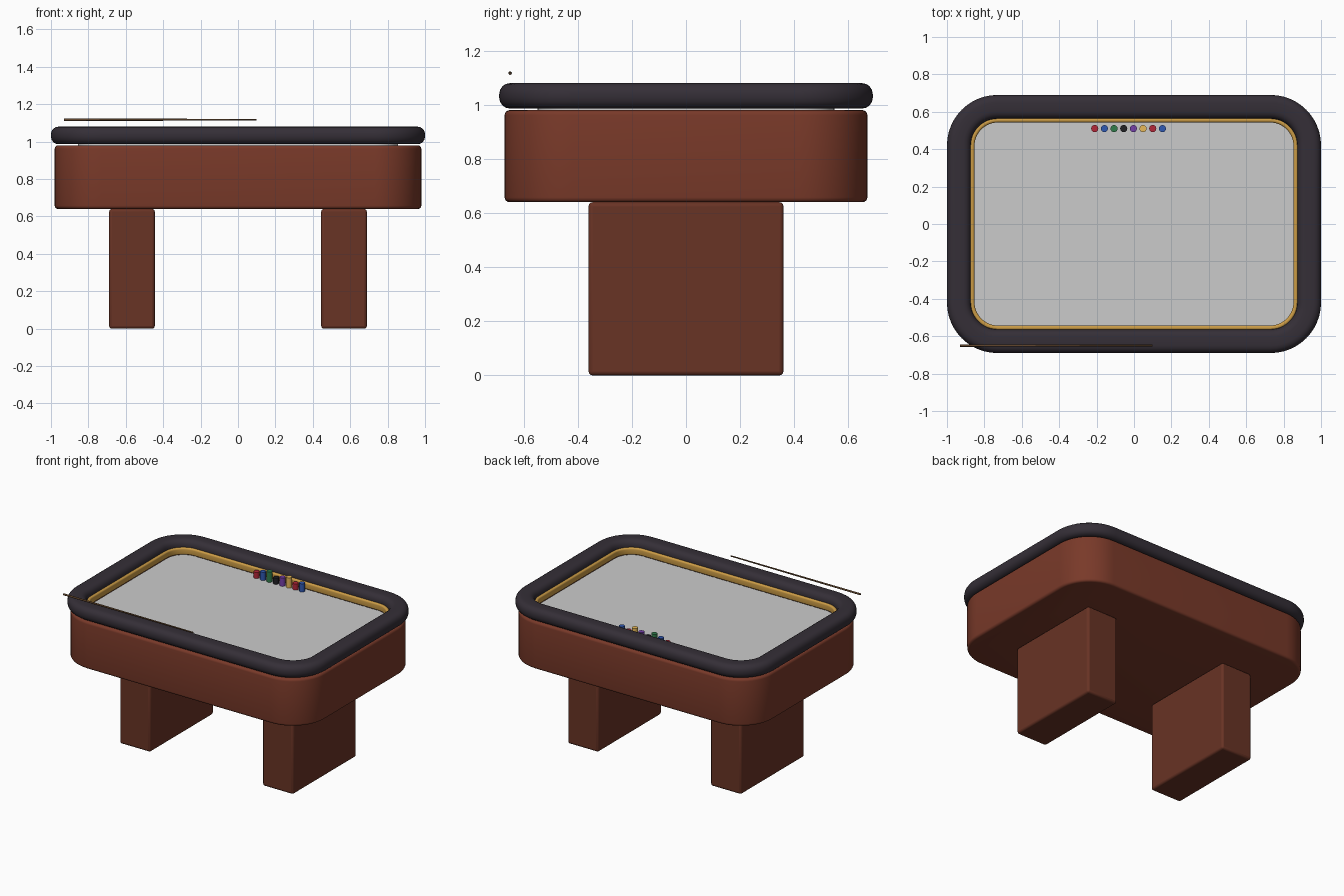
import bpy, math
from math import sin, cos, pi

if "Cube" in bpy.data.objects:
    bpy.data.objects.remove(bpy.data.objects["Cube"])

def material(name, rgb):
    m = bpy.data.materials.new(name)
    m.diffuse_color = (*rgb, 1)
    m.use_nodes = True
    m.node_tree.nodes["Principled BSDF"].inputs["Base Color"].default_value = m.diffuse_color
    return m

WOOD = material("wood", (0.19, 0.041, 0.022))
LEG = material("leg_wood", (0.14, 0.033, 0.018))
LEATHER = material("padded_rail", (0.035, 0.028, 0.038))
GOLD = material("gold", (0.60, 0.33, 0.06))
CUE = material("cue_wood", (0.12, 0.06, 0.025))

def finish(ob, name, mat):
    ob.name = name
    if mat:
        ob.data.materials.append(mat)
    bpy.ops.object.select_all(action='DESELECT')
    bpy.context.view_layer.objects.active = ob
    ob.select_set(True)
    bpy.ops.object.shade_smooth_by_angle(angle=math.radians(35))
    return ob

def rounded_rect(hx, hy, r, z, n=12):
    pts = []
    for q, (sx, sy) in enumerate(((1, 1), (-1, 1), (-1, -1), (1, -1))):
        for i in range(n + 1):
            a = (q + i / n) * pi / 2
            pts.append((sx * (hx - r) + r * cos(a), sy * (hy - r) + r * sin(a), z))
    return pts

def round_box(w, z0, z1, b, n=4, half=False):
    """Rounded-box section as (inward offset, z); half = outer side only."""
    centres = ((b, z1 - b), (b, z0 + b), (w - b, z0 + b), (w - b, z1 - b))
    pts = []
    for q, (cx, cz) in enumerate(centres[:2] if half else centres):
        for i in range(n + 1):
            a = pi / 2 * (1 + q + i / n)
            pts.append((cx + b * cos(a), cz + b * sin(a)))
    return pts

def sweep(name, hx, hy, r, profile, closed, mat):
    """Carry a section round a rounded rectangle: ring if closed, else capped solid."""
    loops = [rounded_rect(hx - o, hy - o, r - o, z) for o, z in profile]
    k, m = len(loops[0]), len(loops)
    verts = [p for loop in loops for p in loop]
    faces = []
    for j in range(m if closed else m - 1):
        a, b = j * k, (j + 1) % m * k
        faces += [(a + i, b + i, b + (i + 1) % k, a + (i + 1) % k) for i in range(k)]
    if not closed:
        faces += [tuple(range(k)), tuple(reversed(range((m - 1) * k, m * k)))]
    me = bpy.data.meshes.new(name)
    me.from_pydata(verts, [], faces)
    ob = bpy.data.objects.new(name, me)
    bpy.context.collection.objects.link(ob)
    return finish(ob, name, mat)

# Table body, playing surface, padded rail and inner trim
sweep("table_body", 0.98, 0.67, 0.25, round_box(0, 0.64, 0.98, 0.018, half=True), False, WOOD)
sweep("playing_surface", 0.856, 0.548, 0.13, [(0, 0.987), (0, 0.978)], False, None)
sweep("padded_rail", 1.0, 0.69, 0.27, round_box(0.127, 0.986, 1.08, 0.04), True, LEATHER)
sweep("gold_trim", 0.877, 0.567, 0.15, round_box(0.024, 0.986, 1.035, 0.011), True, GOLD)

# Slab legs
for side, x in (("left", -0.567), ("right", 0.567)):
    bpy.ops.mesh.primitive_cube_add(size=1, location=(x, 0, 0.32))
    leg = bpy.context.object
    leg.scale = (0.244, 0.72, 0.64)
    bpy.ops.object.transform_apply(location=False, rotation=False, scale=True)
    bev = leg.modifiers.new("bevel", 'BEVEL')
    bev.width, bev.segments = 0.015, 3
    finish(leg, side + "_leg", LEG)

# Chip stacks along the back edge, repeating colours and heights
CHIPS = [material("chip_" + n, c) for n, c in (
    ("red", (0.45, 0.02, 0.04)), ("blue", (0.03, 0.10, 0.45)), ("green", (0.03, 0.20, 0.07)),
    ("black", (0.015, 0.015, 0.018)), ("purple", (0.18, 0.05, 0.40)), ("yellow", (0.80, 0.48, 0.10)))]
for i in range(8):
    h = (0.045, 0.06, 0.075)[i % 3]
    bpy.ops.mesh.primitive_cylinder_add(vertices=24, radius=0.019, depth=h,
                                        location=(-0.21 + i * 0.0517, 0.51, 0.986 + h / 2))
    finish(bpy.context.object, f"chip_stack_{i + 1}", CHIPS[i % 6])

# Tapered cue above the front rail
bpy.ops.mesh.primitive_cone_add(vertices=16, radius1=0.0065, radius2=0.0045, depth=1.03,
                                location=(-0.415, -0.65, 1.117), rotation=(0, pi / 2, 0))
finish(bpy.context.object, "cue", CUE)
